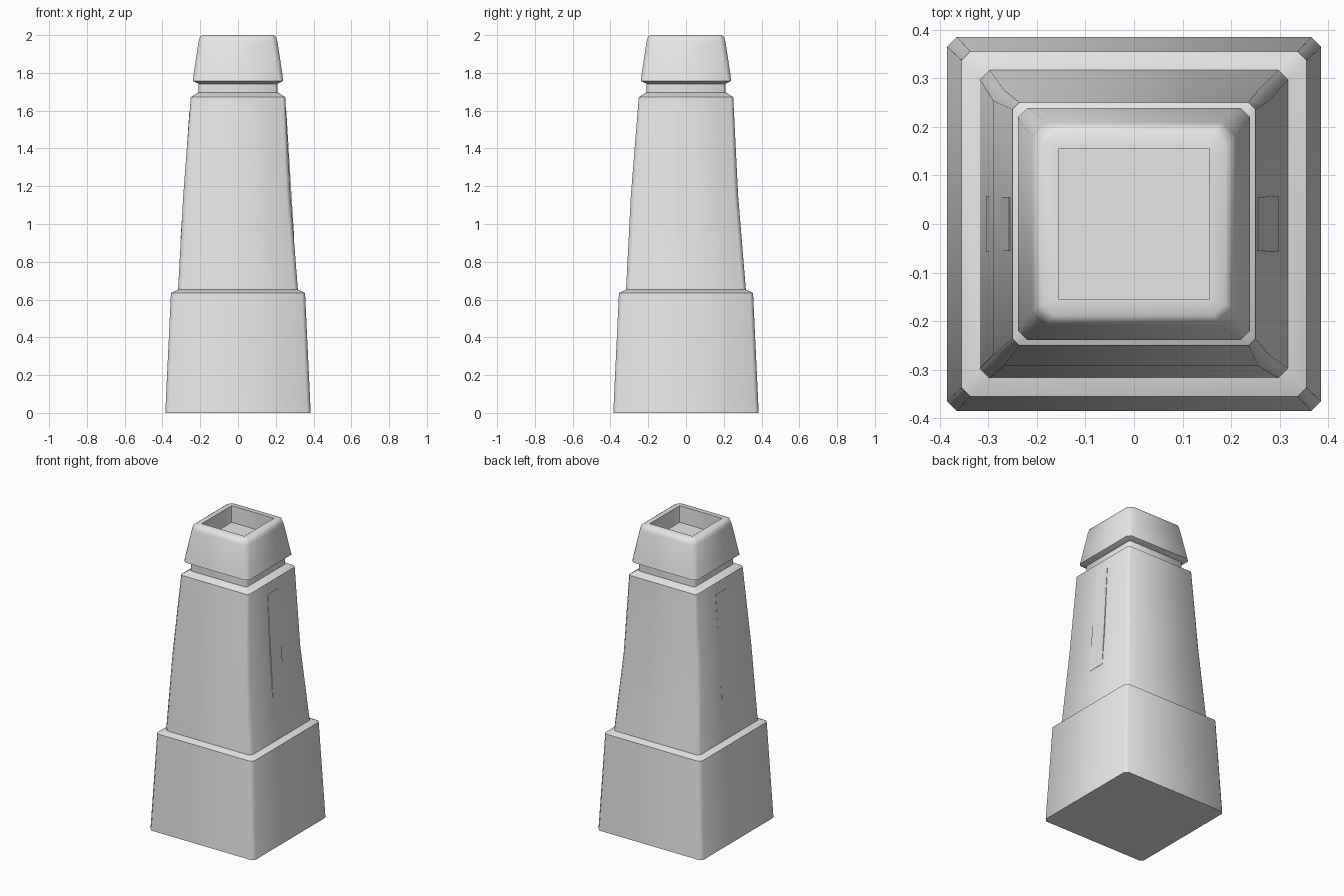
import bpy, bmesh, math

if "Cube" in bpy.data.objects:
    bpy.data.objects.remove(bpy.data.objects["Cube"], do_unlink=True)

stone = bpy.data.materials.new("light_grey_stone")
stone.use_nodes = True
GREY = (0.8, 0.8, 0.8, 1.0)
stone.diffuse_color = GREY
stone.node_tree.nodes["Principled BSDF"].inputs["Base Color"].default_value = GREY


def finish(name, bm, smooth=True):
    bmesh.ops.recalc_face_normals(bm, faces=bm.faces)
    mesh = bpy.data.meshes.new(name)
    bm.to_mesh(mesh)
    bm.free()
    mesh.materials.append(stone)
    obj = bpy.data.objects.new(name, mesh)
    bpy.context.collection.objects.link(obj)
    if smooth:
        bpy.ops.object.select_all(action='DESELECT')
        obj.select_set(True)
        bpy.context.view_layer.objects.active = obj
        bpy.ops.object.shade_smooth_by_angle(angle=math.radians(50))
    return obj


def chamfered_square(bm, z, half, cut, dx=0.0, dy=0.0):
    """One ring of a square section with its corners cut off."""
    a, b = half, half - cut
    pts = [(a, -b), (a, b), (b, a), (-b, a), (-a, b), (-a, -b), (-b, -a), (b, -a)]
    return [bm.verts.new((x + dx, y + dy, z)) for x, y in pts]


def loft(name, rings):
    """Closed solid through a stack of rings: (z, half width, corner cut, dx, dy)."""
    bm = bmesh.new()
    loops = [chamfered_square(bm, *r) for r in rings]
    for low, high in zip(loops, loops[1:]):
        for i in range(8):
            j = (i + 1) % 8
            bm.faces.new((low[i], low[j], high[j], high[i]))
    bm.faces.new(loops[0][::-1])
    bm.faces.new(loops[-1])
    return finish(name, bm)


# Tapered plinth with a sloping ledge on top
loft("base_block", [
    (0.0, 0.385, 0.02),
    (0.635, 0.355, 0.018),
    (0.652, 0.318, 0.018),
])

# Slightly bowed, tapering shaft with a bevelled shoulder
loft("shaft", [
    (0.64, 0.318, 0.02),
    (1.15, 0.284, 0.022, -0.006, -0.008),
    (1.672, 0.25, 0.014),
    (1.695, 0.215, 0.012),
])

# Recessed neck between shaft and cap
loft("neck", [
    (1.68, 0.208, 0.012),
    (1.76, 0.208, 0.012),
])

# Cap with rounded upper edge and a square sunken opening
loft("cap", [
    (1.742, 0.208, 0.012),
    (1.757, 0.239, 0.02),
    (1.80, 0.234, 0.024),
    (1.965, 0.209, 0.028),
    (1.99, 0.202, 0.028),
    (2.0, 0.188, 0.024),
    (2.0, 0.155, 0.001),
    (1.89, 0.155, 0.001),
])

# Thin upright panels lying almost flush on both sides of the shaft
for side, label in ((1, "left"), (-1, "right")):
    bm = bmesh.new()
    outline = [(-0.058, 0.92), (0.058, 0.92), (0.055, 1.60), (-0.055, 1.60)]
    layers = []
    for proud in (-0.004, 0.002):
        layers.append([bm.verts.new((
            side * (0.284 + (1.15 - z) * 0.0655 + proud) - 0.006 * max(0, 1 - abs(z - 1.15) / 0.52),
            y, z)) for y, z in outline])
    inner, outer = layers
    bm.faces.new(inner)
    bm.faces.new(outer)
    for i in range(4):
        j = (i + 1) % 4
        bm.faces.new((inner[i], inner[j], outer[j], outer[i]))
    finish(label + "_side_panel", bm, smooth=False)
